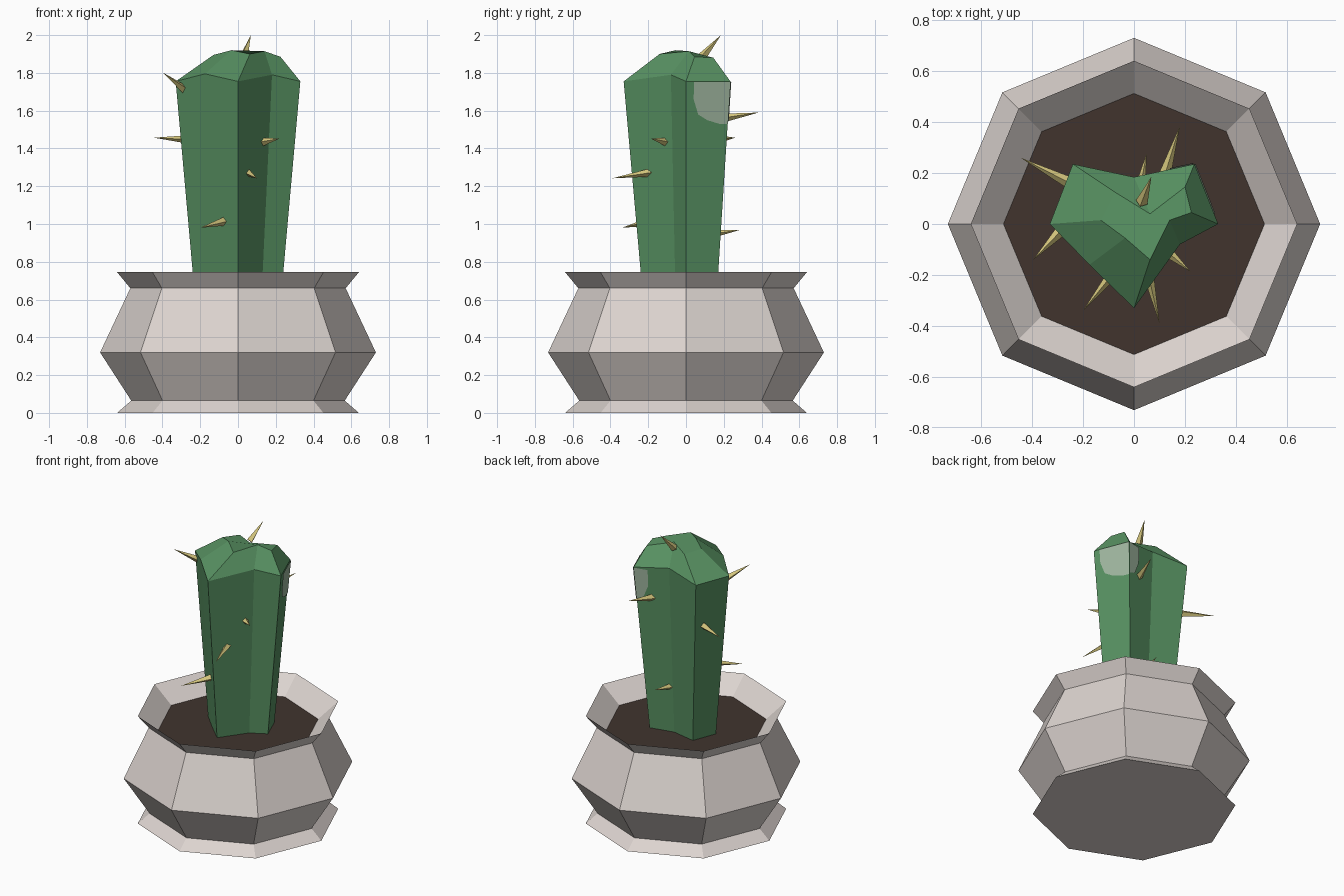
import bpy, bmesh, math
from mathutils import Vector

if "Cube" in bpy.data.objects:
    bpy.data.objects.remove(bpy.data.objects["Cube"])


def material(name, rgb):
    m = bpy.data.materials.new(name)
    m.diffuse_color = (*rgb, 1)
    m.use_nodes = True
    m.node_tree.nodes["Principled BSDF"].inputs["Base Color"].default_value = m.diffuse_color
    return m


POT = material("pale clay", (0.72, 0.66, 0.63))
SOIL = material("dark soil", (0.052, 0.034, 0.027))
GREEN = material("cactus green", (0.095, 0.28, 0.12))
SPINE = material("straw spine", (0.68, 0.58, 0.21))
PATCH = material("worn grey green", (0.35, 0.47, 0.35))


def finish(name, bm, mat):
    bmesh.ops.recalc_face_normals(bm, faces=bm.faces)
    me = bpy.data.meshes.new(name)
    bm.to_mesh(me)
    bm.free()
    me.materials.append(mat)
    ob = bpy.data.objects.new(name, me)
    bpy.context.collection.objects.link(ob)
    return ob


def loft(name, rings, mat):
    """Bridge rings of equal point count and close both ends."""
    bm = bmesh.new()
    vs = [[bm.verts.new(p) for p in r] for r in rings]
    n = len(rings[0])
    for a, b in zip(vs, vs[1:]):
        for i in range(n):
            j = (i + 1) % n
            bm.faces.new((a[i], a[j], b[j], b[i]))
    bm.faces.new(vs[0][::-1])
    bm.faces.new(vs[-1])
    return finish(name, bm, mat)


def octagon(r, z):
    return [(r * math.cos(i * math.pi / 4), r * math.sin(i * math.pi / 4), z) for i in range(8)]


# Octagonal pot with flared foot, belly and rim, hollow down to the soil
profile = [(0.64, 0), (0.565, 0.065), (0.73, 0.32), (0.57, 0.66), (0.64, 0.745), (0.51, 0.63)]
loft("pot", [octagon(r, z) for r, z in profile], POT)

# Soil surface
bm = bmesh.new()
bm.faces.new([bm.verts.new(p) for p in octagon(0.512, 0.632)])
finish("soil", bm, SOIL)

# Ribbed cactus: star section that widens upward, then a faceted crown
shoulder = [Vector(p) for p in (
    (0.33, 0, 1.755), (0.237, 0.235, 1.755), (0, 0.184, 1.79), (-0.24, 0.235, 1.755),
    (-0.33, 0, 1.755), (-0.175, -0.16, 1.795), (0, -0.33, 1.755), (0.18, -0.08, 1.79))]
crown = [(0.225, 0.045, 1.885), (0.2, 0.145, 1.88), (0.063, 0.04, 1.9), (-0.075, 0.125, 1.885),
         (-0.13, 0.015, 1.895), (-0.035, -0.055, 1.92), (0.063, -0.14, 1.9), (0.14, 0.015, 1.915)]
FOOT_Z, FOOT_SCALE = 0.61, 0.69
foot = [Vector((p.x * FOOT_SCALE, p.y * FOOT_SCALE, FOOT_Z)) for p in shoulder]
loft("cactus", [foot, shoulder, crown], GREEN)


# Worn patches lying on two faces beside the back right rib
def patch(name, i, j, outline):
    normal = (shoulder[j] - shoulder[i]).cross(shoulder[i] - foot[i]).normalized()
    bm = bmesh.new()
    pts = []
    for u, z in outline:
        t = (z - FOOT_Z) / (1.755 - FOOT_Z)
        p = foot[i].lerp(shoulder[i], t).lerp(foot[j].lerp(shoulder[j], t), u)
        p.z = z
        pts.append(bm.verts.new(p + normal * 0.005))
    bm.faces.new(pts)
    finish(name, bm, PATCH)


patch("side_patch", 0, 1, [(0.17, 1.753), (0.17, 1.66), (0.28, 1.58), (0.5, 1.55),
                           (0.8, 1.53), (1, 1.53), (1, 1.753)])
patch("back_patch", 1, 2, [(0, 1.753), (0, 1.54), (0.22, 1.56), (0.38, 1.64), (0.4, 1.753)])

# Spines: slim cones from base point to tip
spines = [
    ((0.03, 0.085, 1.885), (0.068, 0.185, 2.0)),
    ((-0.28, -0.02, 1.71), (-0.395, -0.14, 1.8)),
    ((-0.25, 0.16, 1.447), (-0.445, 0.26, 1.457)),
    ((0.12, 0.19, 1.56), (0.18, 0.385, 1.59)),
    ((0.12, -0.1, 1.432), (0.222, -0.187, 1.453)),
    ((0.05, -0.17, 1.275), (0.1, -0.39, 1.242)),
    ((-0.07, -0.18, 1.015), (-0.2, -0.34, 0.98)),
    ((0.02, 0.12, 0.945), (0.05, 0.28, 0.967)),
]
for k, (a, b) in enumerate(spines):
    a, b = Vector(a), Vector(b)
    d = b - a
    bm = bmesh.new()
    bmesh.ops.create_cone(bm, cap_ends=True, segments=4, radius1=0.024, radius2=0, depth=d.length)
    ob = finish(f"spine_{k + 1}", bm, SPINE)
    ob.location = (a + b) / 2
    ob.rotation_mode = 'QUATERNION'
    ob.rotation_quaternion = d.to_track_quat('Z', 'Y')
